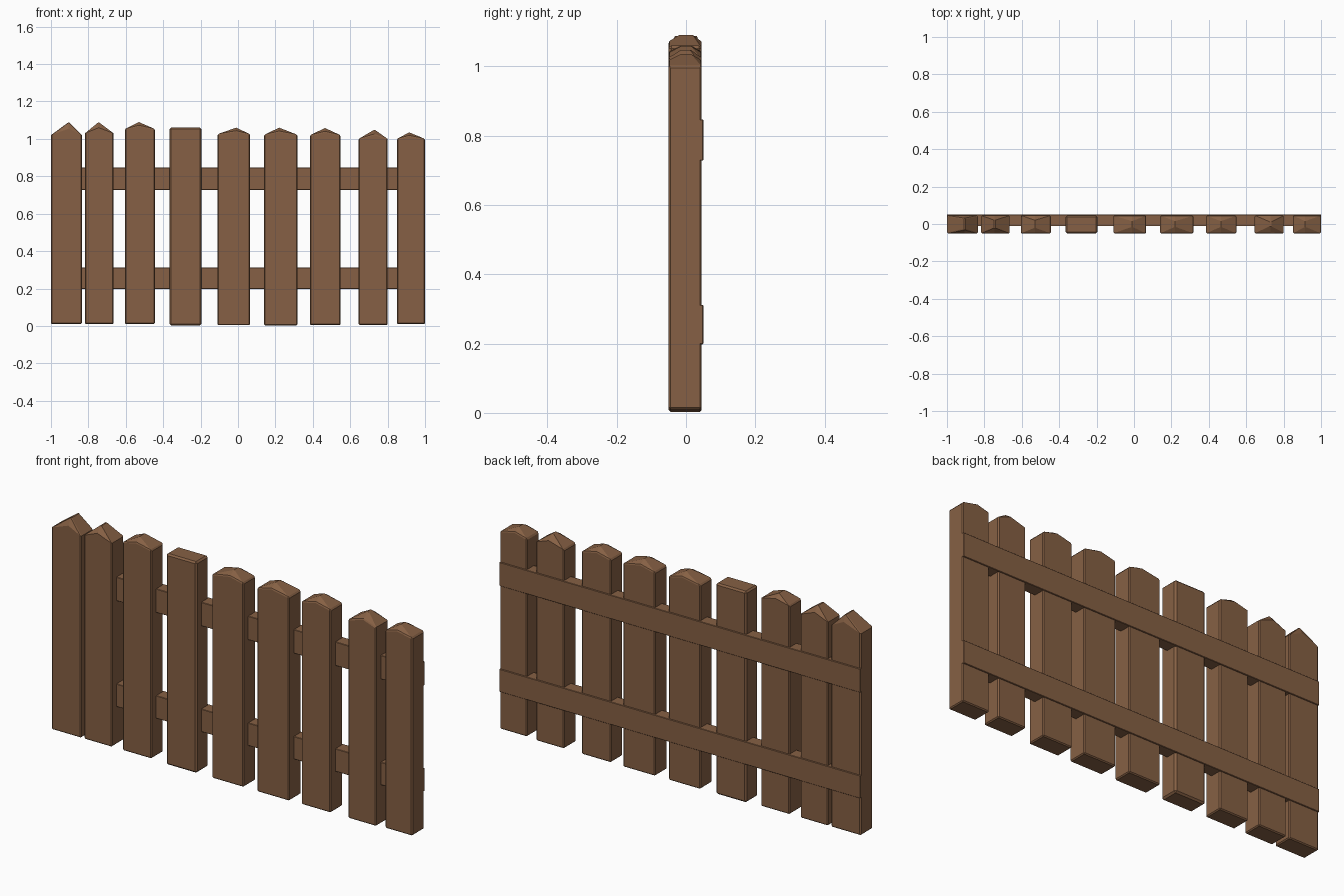
import bpy, bmesh

if "Cube" in bpy.data.objects:
    bpy.data.objects.remove(bpy.data.objects["Cube"])

wood = bpy.data.materials.new("brown wood")
wood.diffuse_color = (0.24, 0.118, 0.058, 1)
wood.use_nodes = True
wood.node_tree.nodes["Principled BSDF"].inputs["Base Color"].default_value = wood.diffuse_color

FRONT, BACK = -0.05, 0.045


def finish(name, bm, bevel):
    bmesh.ops.recalc_face_normals(bm, faces=bm.faces)
    me = bpy.data.meshes.new(name)
    bm.to_mesh(me)
    bm.free()
    me.materials.append(wood)
    ob = bpy.data.objects.new(name, me)
    bpy.context.collection.objects.link(ob)
    mod = ob.modifiers.new("worn edges", 'BEVEL')
    mod.width = bevel
    mod.segments = 1
    mod.limit_method = 'ANGLE'
    mod.angle_limit = 1.0
    return ob


def box(name, x0, x1, y0, y1, z0, z1, bevel):
    bm = bmesh.new()
    bmesh.ops.create_cube(bm, size=1)
    for v in bm.verts:
        v.co = (x1 if v.co.x > 0 else x0,
                y1 if v.co.y > 0 else y0,
                z1 if v.co.z > 0 else z0)
    return finish(name, bm, bevel)


def picket(name, x0, x1, z0, shoulder, peak_x, peak, ridge):
    # board with a carved top: short ridge with hipped front and back
    bm = bmesh.new()
    V = lambda x, y, z: bm.verts.new((x, y, z))
    rows = []
    mid = shoulder + 0.5 * (peak - shoulder)
    for y, s in ((FRONT, -1), (BACK, 1)):
        rows.append((V(x0, y, z0), V(x1, y, z0), V(x1, y, shoulder),
                     V(peak_x, y, mid), V(x0, y, shoulder),
                     V(peak_x, s * ridge, peak)))
    f, b = rows
    for r in rows:
        bm.faces.new(r[:5])                  # front and back
        bm.faces.new((r[4], r[3], r[5]))     # hips
        bm.faces.new((r[3], r[2], r[5]))
    bm.faces.new((f[0], f[1], b[1], b[0]))   # underside
    bm.faces.new((f[1], f[2], b[2], b[1]))   # sides
    bm.faces.new((f[0], f[4], b[4], b[0]))
    bm.faces.new((f[4], f[5], b[5], b[4]))   # slopes
    bm.faces.new((f[2], f[5], b[5], b[2]))
    return finish(name, bm, 0.005)


# pointed pickets: left, right, bottom, shoulder, peak x, peak z, half ridge
pickets = [
    (-1.0, -0.835, 0.01, 1.02, -0.905, 1.09, 0.03),
    (-0.818, -0.665, 0.01, 1.03, -0.745, 1.09, 0.02),
    (-0.605, -0.445, 0.01, 1.053, -0.53, 1.09, 0.02),
    (-0.11, 0.065, 0.004, 1.025, -0.01, 1.06, 0.015),
    (0.14, 0.318, 0.003, 1.022, 0.22, 1.06, 0.015),
    (0.385, 0.548, 0.005, 1.02, 0.465, 1.058, 0.015),
    (0.645, 0.80, 0.005, 1.0, 0.73, 1.05, 0.01),
    (0.85, 1.0, 0.01, 1.0, 0.915, 1.035, 0.015),
]
for i, p in enumerate(pickets):
    picket(f"pointed_picket_{i + 1}", *p)

# flat topped picket
box("flat_picket", -0.365, -0.195, FRONT, BACK, 0.003, 1.06, 0.008)

# horizontal rails along the back
box("lower_rail", -1.0, 1.0, -0.012, 0.05, 0.198, 0.312, 0.002)
box("upper_rail", -1.0, 1.0, -0.012, 0.05, 0.728, 0.847, 0.002)
